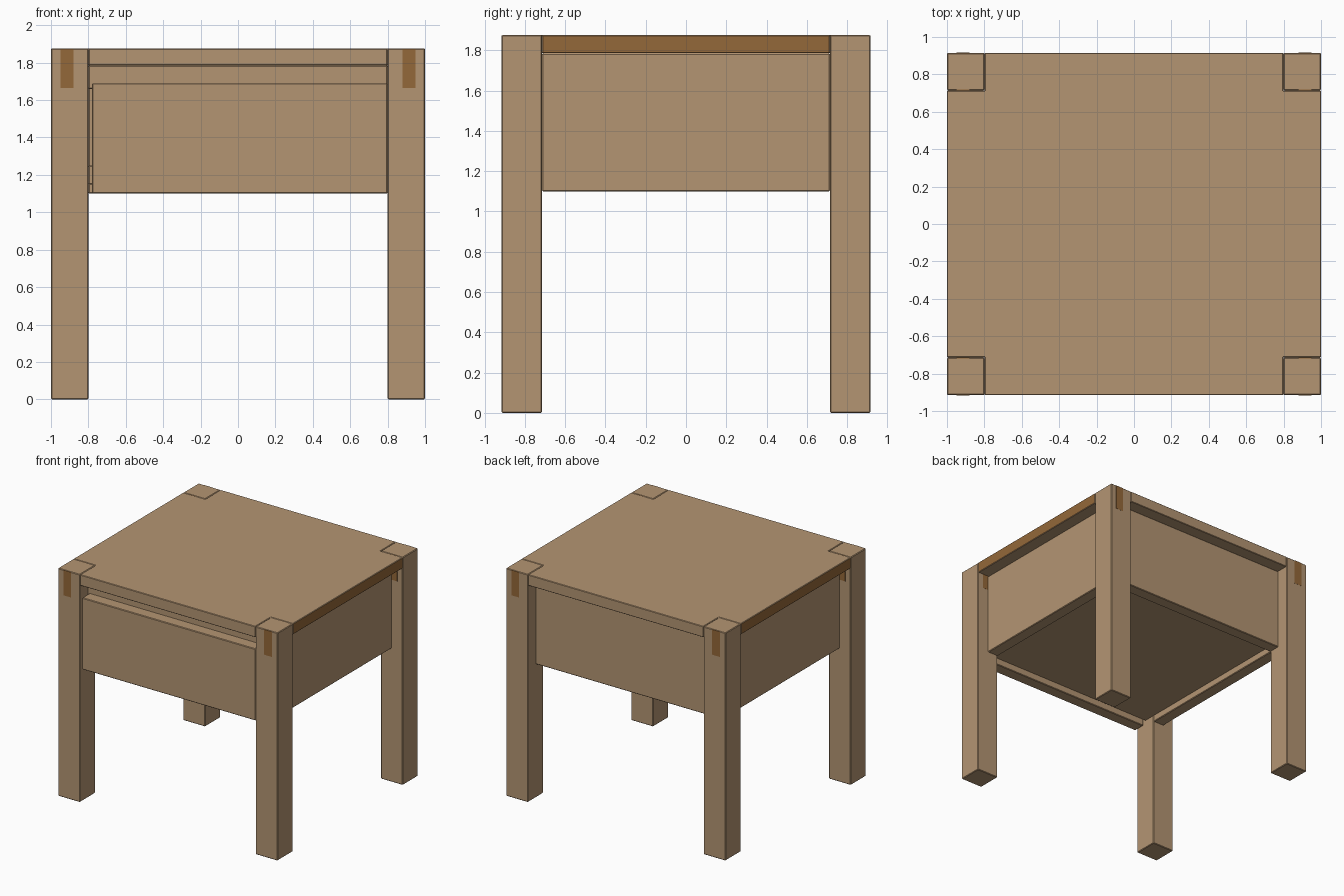
import bpy, bmesh

if "Cube" in bpy.data.objects:
    bpy.data.objects.remove(bpy.data.objects["Cube"])

def material(name, rgb):
    m = bpy.data.materials.new(name)
    m.diffuse_color = (*rgb, 1)
    m.use_nodes = True
    m.node_tree.nodes["Principled BSDF"].inputs["Base Color"].default_value = m.diffuse_color
    return m

wood = material("light wood", (0.456, 0.301, 0.171))
grain = material("dark end grain", (0.296, 0.138, 0.041))

X, Y, H = 1.0, 0.915, 1.875      # outer half sizes and height
L = 0.2                          # leg thickness
T = 0.09                         # top thickness
G = 0.002                        # joint gap

def finish(name, bm, bevel, mat):
    if bevel:
        bmesh.ops.bevel(bm, geom=bm.edges[:], offset=bevel, segments=1, affect='EDGES')
    bmesh.ops.recalc_face_normals(bm, faces=bm.faces[:])
    me = bpy.data.meshes.new(name)
    bm.to_mesh(me)
    bm.free()
    me.materials.append(mat)
    ob = bpy.data.objects.new(name, me)
    bpy.context.collection.objects.link(ob)
    return ob

def box(name, x, y, z, bevel=0.005, mat=wood):
    bm = bmesh.new()
    bmesh.ops.create_cube(bm, size=1)
    for v in bm.verts:
        v.co = [r[0] if c < 0 else r[1] for c, r in zip(v.co, (x, y, z))]
    return finish(name, bm, bevel, mat)

# legs with a through tenon showing on the front and back faces
for sx, nx in ((-1, "left"), (1, "right")):
    for sy, ny in ((-1, "front"), (1, "back")):
        xs = sorted((sx * (X - L), sx * X))
        ys = sorted((sy * (Y - L), sy * Y))
        box(f"{ny}_{nx}_leg", xs, ys, (0, H))
        tx = sorted((sx * 0.88, sx * 0.95))
        box(f"{ny}_{nx}_tenon", tx, (ys[0] - 0.001, ys[1] + 0.001),
            (1.665, H - 0.002), 0, grain)

# table top: board notched around the legs, dark on its end grain
a, b = X - L - G, Y - L - G
quarter = [(X, b), (a, b), (a, Y)]
outline = (quarter + [(-x, y) for x, y in reversed(quarter)]
           + [(-x, -y) for x, y in quarter] + [(x, -y) for x, y in reversed(quarter)])
bm = bmesh.new()
face = bm.faces.new([bm.verts.new((x, y, H - T)) for x, y in outline])
up = bmesh.ops.extrude_face_region(bm, geom=[face])["geom"]
bmesh.ops.translate(bm, vec=(0, 0, T), verts=[g for g in up if isinstance(g, bmesh.types.BMVert)])
top = finish("table_top", bm, 0.004, wood)
top.data.materials.append(grain)
for p in top.data.polygons:
    if abs(p.normal.x) > 0.9 and abs(p.center.x) > 0.95:
        p.material_index = 1

# side and back aprons, set in 0.1 from the leg faces
for s, n in ((-1, "left"), (1, "right")):
    box(f"{n}_apron", sorted((s * 0.8, s * 0.9)), (-0.715, 0.715), (1.10, H - T))
box("back_apron", (-0.8, 0.8), (0.715, 0.815), (1.10, H - T))

# front rail, drawer shelf and drawer front
box("front_rail", (-0.8, 0.8), (-0.815, -0.715), (1.66, H - T))
box("shelf", (-0.8, 0.8), (-0.812, 0.715), (1.15, 1.25))
box("drawer_front", (-0.78, 0.8), (-0.915, -0.815), (1.10, 1.69))
